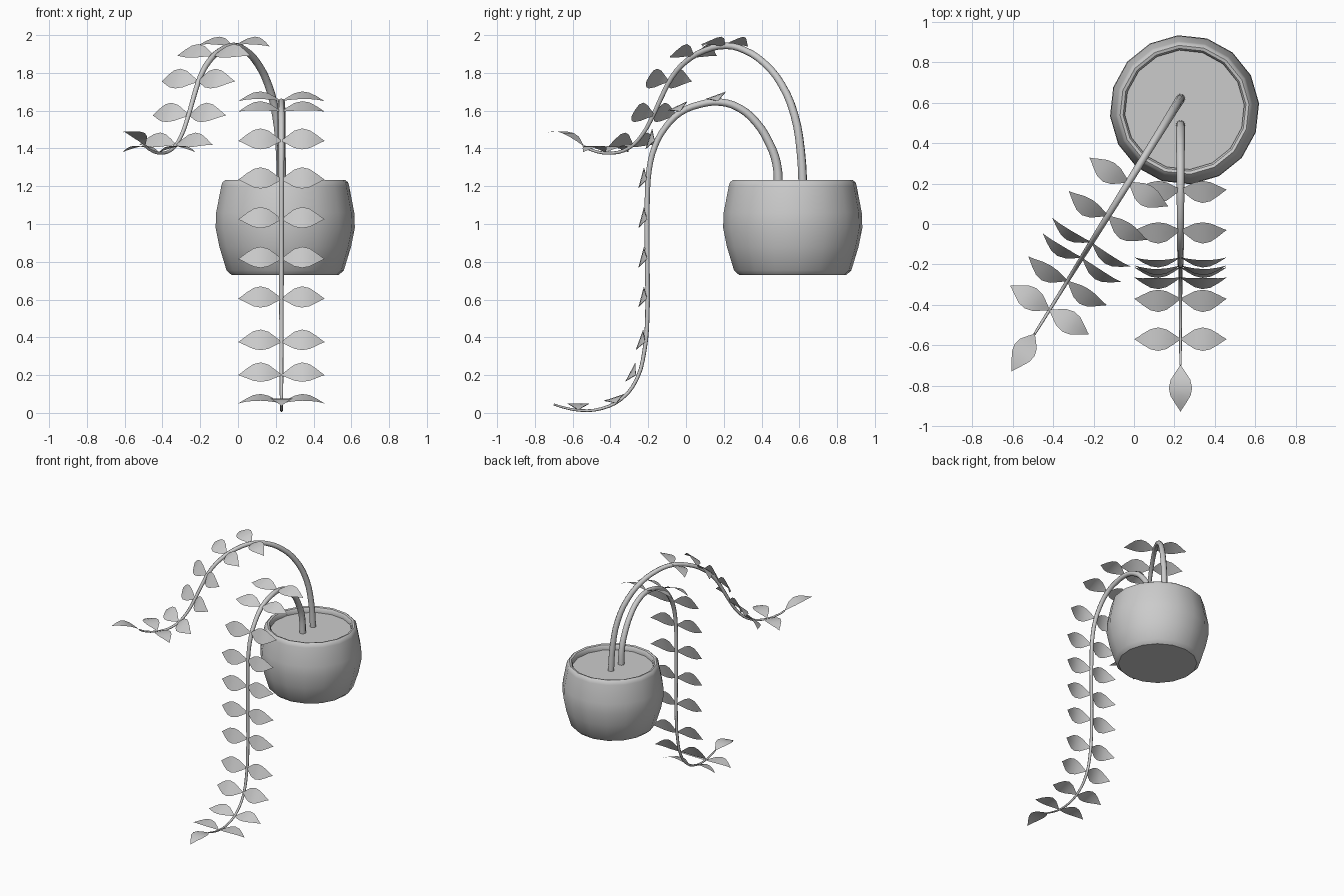
import bpy, bmesh, math
from mathutils import Vector

cube = bpy.data.objects.get("Cube")
if cube:
    bpy.data.objects.remove(cube, do_unlink=True)

UP = Vector((0, 0, 1))

grey = bpy.data.materials.new("plain_grey")
grey.use_nodes = True
COLOUR = (0.6, 0.6, 0.6, 1)
grey.diffuse_color = COLOUR
grey.node_tree.nodes["Principled BSDF"].inputs["Base Color"].default_value = COLOUR


def add_object(name, mesh, angle):
    obj = bpy.data.objects.new(name, mesh)
    bpy.context.collection.objects.link(obj)
    mesh.materials.clear()
    mesh.materials.append(grey)
    bpy.ops.object.select_all(action='DESELECT')
    obj.select_set(True)
    bpy.context.view_layer.objects.active = obj
    bpy.ops.object.shade_smooth_by_angle(angle=math.radians(angle))
    return obj


def lathe(name, profile, centre, sides, phase):
    """Revolve (radius, height) points and close both ends."""
    bm = bmesh.new()
    rings = []
    for r, z in profile:
        ring = []
        for i in range(sides):
            a = phase + math.tau * i / sides
            ring.append(bm.verts.new((centre[0] + r * math.cos(a), centre[1] + r * math.sin(a), z)))
        rings.append(ring)
    for low, high in zip(rings, rings[1:]):
        for i in range(sides):
            j = (i + 1) % sides
            bm.faces.new((low[i], low[j], high[j], high[i]))
    bm.faces.new(rings[0][::-1])
    bm.faces.new(rings[-1])
    mesh = bpy.data.meshes.new(name)
    bm.to_mesh(mesh)
    bm.free()
    return add_object(name, mesh, 40)


def stem(name, points, r_base, r_tip):
    """Tapered tube through the points."""
    curve = bpy.data.curves.new(name, 'CURVE')
    curve.dimensions = '3D'
    curve.bevel_depth = 1
    curve.bevel_resolution = 2
    curve.resolution_u = 3
    curve.use_fill_caps = True
    spline = curve.splines.new('BEZIER')
    spline.bezier_points.add(len(points) - 1)
    for i, (bp, p) in enumerate(zip(spline.bezier_points, points)):
        bp.co = p
        bp.handle_left_type = bp.handle_right_type = 'AUTO'
        bp.radius = r_base + (r_tip - r_base) * i / (len(points) - 1)
    temp = bpy.data.objects.new(name + "_path", curve)
    bpy.context.collection.objects.link(temp)
    bpy.context.view_layer.update()
    mesh = bpy.data.meshes.new_from_object(temp.evaluated_get(bpy.context.evaluated_depsgraph_get()))
    bpy.data.objects.remove(temp, do_unlink=True)
    return add_object(name, mesh, 60)


LEAF_LENGTH, LEAF_ARCH = 0.228, 0.034
LEAF_OUTLINE = [(0, 0.002), (0.14, 0.024), (0.3, 0.048), (0.48, 0.058),
                (0.65, 0.05), (0.82, 0.027), (0.93, 0.01), (1, 0.001)]


def leaf(name, base, along, normal):
    """Thin pointed leaf arched towards its normal."""
    across = normal.cross(along)
    bm = bmesh.new()
    rows = []
    for t, w in LEAF_OUTLINE:
        mid = base + along * LEAF_LENGTH * t + normal * LEAF_ARCH * math.sin(math.pi * t)
        rows.append([bm.verts.new(mid + across * w * s) for s in (-1, 0, 1)])
    for a, b in zip(rows, rows[1:]):
        for k in range(2):
            bm.faces.new((a[k], b[k], b[k + 1], a[k + 1]))
    mesh = bpy.data.meshes.new(name)
    bm.to_mesh(mesh)
    bm.free()
    return add_object(name, mesh, 60)


def branch(name, root, heading, path, radii, pairs, tip_pitch):
    """Stem in a vertical plane, leaf pairs at (distance, height, pitch), one end leaf."""
    place = lambda d, z: root + heading * d + UP * z
    points = [place(d, z) for d, z in path]
    stem(name + "_stem", points, *radii)

    def frame(pitch):
        p = math.radians(pitch)
        return (heading * math.cos(p) - UP * math.sin(p),
                heading * math.sin(p) + UP * math.cos(p))

    side = heading.cross(UP)
    for i, (d, z, pitch) in enumerate(pairs, 1):
        normal = frame(pitch)[1]
        leaf(f"{name}_right_leaf_{i}", place(d, z), side, normal)
        leaf(f"{name}_left_leaf_{i}", place(d, z), -side, normal)
    leaf(name + "_end_leaf", points[-1], *frame(tip_pitch))


# Pot with rounded wall, rim and soil surface
lathe("pot",
      [(0.285, 0.73), (0.312, 0.755), (0.35, 0.88), (0.37, 0.98), (0.367, 1.06),
       (0.34, 1.2), (0.334, 1.22), (0.32, 1.232), (0.305, 1.228), (0.296, 1.215), (0.296, 1.19)],
      (0.25, 0.565), 16, math.radians(5))

# Long branch that hangs straight down
branch("long_branch", Vector((0.23, 0.49, 0)), Vector((0, -1, 0)),
       [(0, 1.18), (0.01, 1.32), (0.05, 1.43), (0.12, 1.54), (0.21, 1.615), (0.31, 1.645),
        (0.42, 1.632), (0.52, 1.59), (0.6, 1.51), (0.655, 1.41), (0.685, 1.29), (0.695, 1.13),
        (0.695, 0.8), (0.695, 0.5), (0.71, 0.33), (0.75, 0.18), (0.83, 0.075), (0.94, 0.022),
        (1.05, 0.013), (1.15, 0.032), (1.19, 0.045)],
       (0.024, 0.005),
       [(0.32, 1.65, 20), (0.52, 1.595, 25), (0.655, 1.44, 72)]
       + [(0.695, 1.235 - 0.21 * i, 75) for i in range(4)]
       + [(0.705, 0.375, 70), (0.755, 0.2, 62), (0.86, 0.05, 18), (1.06, 0.015, 0)],
       2)

# Short branch that arches out to the side
branch("short_branch", Vector((0.23, 0.62, 0)), Vector((-0.527, -0.85, 0)).normalized(),
       [(0, 1.18), (0.015, 1.39), (0.055, 1.58), (0.135, 1.74), (0.24, 1.85), (0.365, 1.92),
        (0.475, 1.943), (0.61, 1.92), (0.73, 1.86), (0.815, 1.78), (0.88, 1.675), (0.94, 1.565),
        (1.0, 1.475), (1.08, 1.405), (1.19, 1.375), (1.33, 1.395), (1.37, 1.415)],
       (0.024, 0.006),
       [(0.485, 1.94, 20), (0.68, 1.89, 38), (0.835, 1.755, 64), (0.925, 1.575, 62),
        (1.06, 1.42, 42), (1.23, 1.38, 0)],
       -18)
